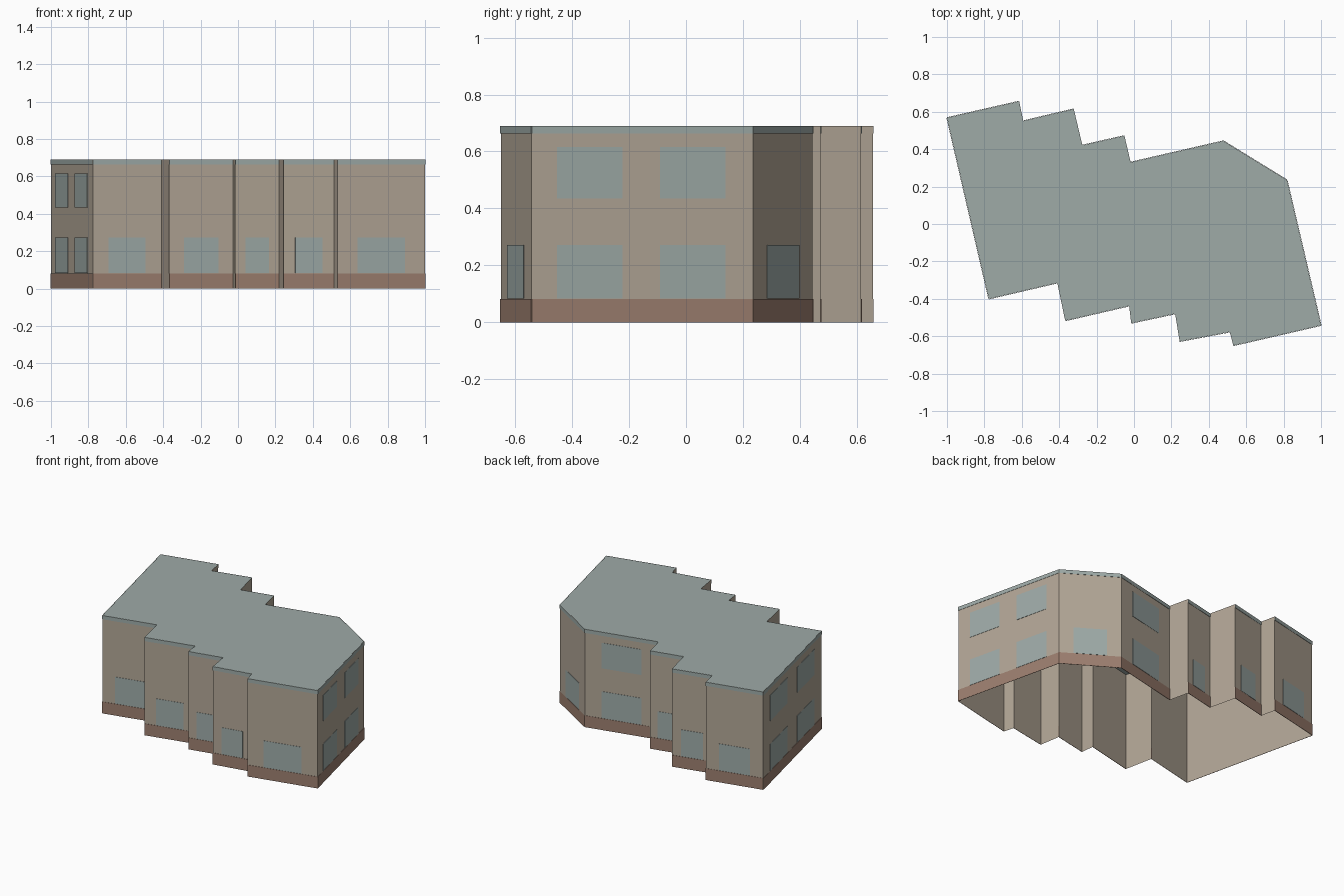
import bpy
import bmesh
from mathutils import Vector

cube = bpy.data.objects.get("Cube")
if cube:
    bpy.data.objects.remove(cube, do_unlink=True)

HEIGHT, PLINTH, FASCIA = 0.69, 0.082, 0.664
LOWER, UPPER = (0.084, 0.272), (0.435, 0.615)
GAP, THICK = 0.001, 0.002

# Stepped footprint, counter-clockwise from the back right corner
FOOTPRINT = [Vector(p) for p in (
    (-1.0, 0.568), (-0.776, -0.4), (-0.41, -0.315), (-0.368, -0.517),
    (-0.026, -0.438), (-0.015, -0.53), (0.22, -0.48), (0.244, -0.628),
    (0.512, -0.577), (0.531, -0.65), (1.0, -0.542), (0.818, 0.235),
    (0.478, 0.444), (-0.018, 0.33), (-0.051, 0.472), (-0.276, 0.421),
    (-0.322, 0.615), (-0.592, 0.551), (-0.614, 0.656))]

# Window columns along a wall and window storeys
SINGLE = ((0.23, 0.77),)
DOUBLE = ((0.115, 0.41), (0.58, 0.875))

# Decorated walls by footprint edge; the short returns stay plain
FACADES = {i: (SINGLE, (LOWER,)) for i in (1, 3, 5, 7, 9, 11, 14, 16, 18)}
FACADES[0] = FACADES[10] = (DOUBLE, (LOWER, UPPER))
FACADES[12] = (SINGLE, (LOWER, UPPER))


def material(name, color):
    mat = bpy.data.materials.new(name)
    mat.use_nodes = True
    mat.diffuse_color = (*color, 1)
    mat.node_tree.nodes["Principled BSDF"].inputs["Base Color"].default_value = (*color, 1)
    return mat


def make_object(name, bm, *mats):
    mesh = bpy.data.meshes.new(name)
    bm.to_mesh(mesh)
    bm.free()
    for mat in mats:
        mesh.materials.append(mat)
    obj = bpy.data.objects.new(name, mesh)
    bpy.context.collection.objects.link(obj)
    return obj


def add_plate(bm, a, b, start, end, bottom, top):
    """Thin panel in front of wall a-b, spanning fractions start to end."""
    along = (b - a).normalized()
    out = Vector((along.y, -along.x))
    base = [a.lerp(b, start) + out * GAP, a.lerp(b, end) + out * GAP]
    rings = []
    for offset in (0, THICK):
        p, q = (v + out * offset for v in base)
        rings.append([bm.verts.new((v.x, v.y, z)) for v, z in
                      ((p, bottom), (q, bottom), (q, top), (p, top))])
    back, front = rings
    bm.faces.new(front)
    bm.faces.new(back[::-1])
    for i in range(4):
        j = (i + 1) % 4
        bm.faces.new((back[i], back[j], front[j], front[i]))


beige = material("wall beige", (0.445, 0.381, 0.305))
brown = material("plinth brown", (0.335, 0.212, 0.16))
grey_green = material("roof and glass grey green", (0.342, 0.405, 0.39))

# Building shell: walls and flat roof, open underneath
bm = bmesh.new()
low = [bm.verts.new((p.x, p.y, 0)) for p in FOOTPRINT]
high = [bm.verts.new((p.x, p.y, HEIGHT)) for p in FOOTPRINT]
for i in range(len(low)):
    j = (i + 1) % len(low)
    bm.faces.new((low[i], low[j], high[j], high[i]))
roof = bm.faces.new(high)
roof.material_index = 1
make_object("walls_and_roof", bm, beige, grey_green)

# Plinth, roof edge band and windows on each facade
plinth, fascia, windows = bmesh.new(), bmesh.new(), bmesh.new()
for i, (columns, storeys) in FACADES.items():
    a, b = FOOTPRINT[i], FOOTPRINT[(i + 1) % len(FOOTPRINT)]
    add_plate(plinth, a, b, 0, 1, 0, PLINTH)
    add_plate(fascia, a, b, 0, 1, FASCIA, HEIGHT)
    for start, end in columns:
        for bottom, top in storeys:
            add_plate(windows, a, b, start, end, bottom, top)
make_object("plinth", plinth, brown)
make_object("roof_edge_band", fascia, grey_green)
make_object("windows", windows, grey_green)
